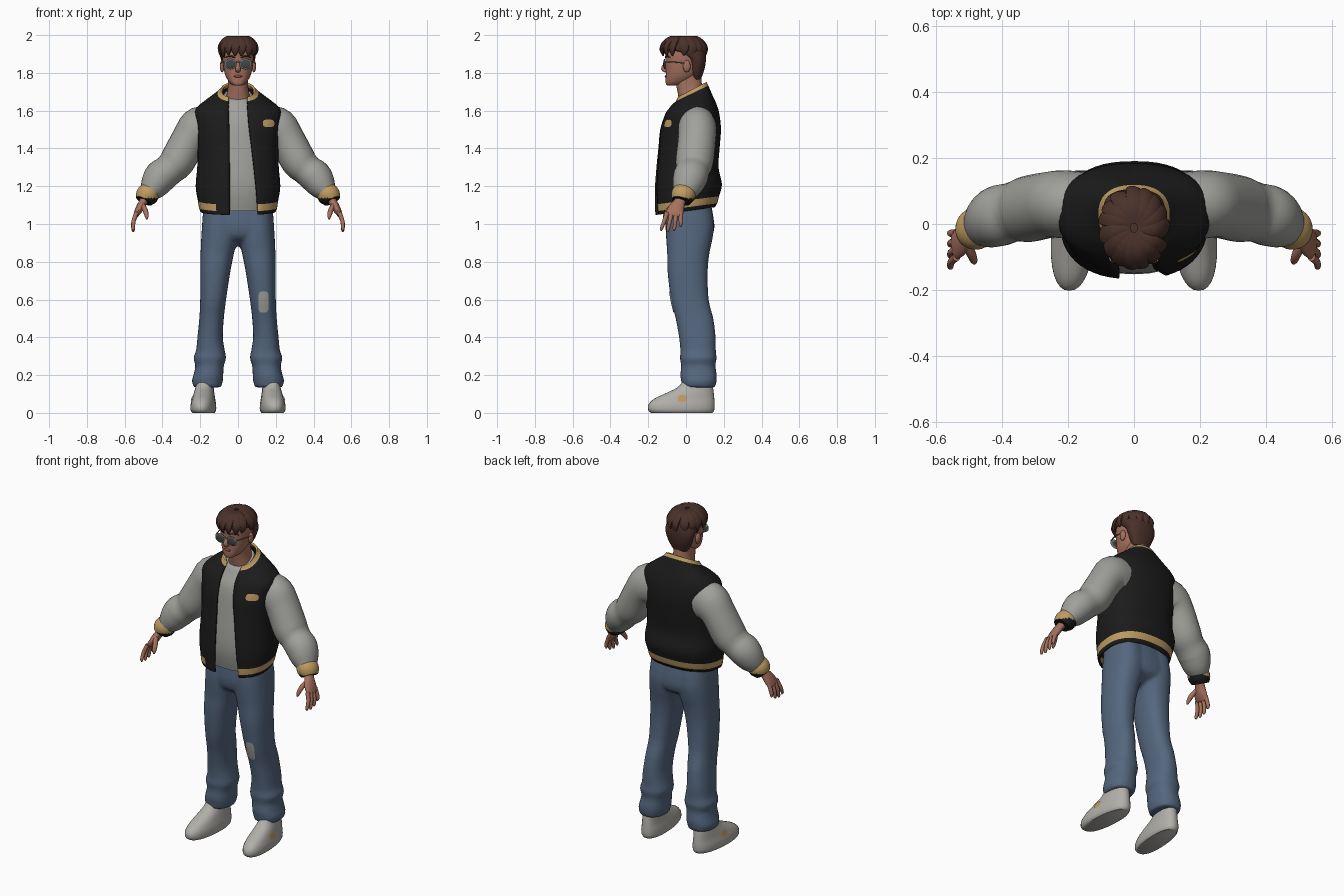
import bpy, bmesh, math, random
from mathutils import Vector

cube = bpy.data.objects.get("Cube")
if cube:
    bpy.data.objects.remove(cube, do_unlink=True)
random.seed(4)


def material(name, r, g, b):
    m = bpy.data.materials.new(name)
    m.use_nodes = True
    m.diffuse_color = (r, g, b, 1)
    bsdf = m.node_tree.nodes["Principled BSDF"]
    bsdf.inputs["Base Color"].default_value = (r, g, b, 1)
    bsdf.inputs["Roughness"].default_value = 0.8
    return m


BLACK = material("black cloth", .011, .011, .011)
GREY = material("grey cloth", .35, .35, .33)
TAN = material("tan trim", .52, .33, .12)
DENIM = material("blue denim", .09, .135, .21)
SKIN = material("skin", .38, .165, .11)
HAIR = material("brown hair", .07, .031, .023)
SHOE = material("off white leather", .44, .43, .40)
LENS = material("dark lens", .05, .06, .06)
METAL = material("grey metal", .22, .22, .21)
LIP = material("lip", .27, .09, .07)


def smooth_rows(rows, k):
    """Catmull-Rom resampling of every column."""
    out = []
    for i in range(len(rows) - 1):
        a, b, c, d = (rows[max(0, min(len(rows) - 1, i + o))] for o in (-1, 0, 1, 2))
        for s in range(k):
            t = s / k
            out.append([q + .5 * t * (r - p + t * (2*p - 5*q + 4*r - u + t * (3*(q - r) + u - p)))
                        for p, q, r, u in zip(a, b, c, d)])
    return out + [list(rows[-1])]


def power(v, p):
    return math.copysign(abs(v) ** (2 / p), v)


def ring(row, n=32, p=2.3, span=None):
    """Flat section (z, x0, x1, front, back, tilt); span leaves it open at the front."""
    z, x0, x1, yf, yb, tilt = row
    a, b = span or (0, 2 * math.pi)
    pts = []
    for i in range(n):
        t = a + (b - a) * i / (n - 1 if span else n)
        x = (x0 + x1) / 2 + (x1 - x0) / 2 * power(math.cos(t), p)
        dy = (yb - yf) / 2 * power(math.sin(t), p)
        pts.append(Vector((x, (yf + yb) / 2 + dy, z + tilt * dy)))
    return pts


def skin_rings(rings, closed=True):
    n = len(rings[0])
    verts = [v for r in rings for v in r]
    faces = [(j*n + i, j*n + (i+1) % n, (j+1)*n + (i+1) % n, (j+1)*n + i)
             for j in range(len(rings) - 1) for i in range(n if closed else n - 1)]
    if closed:
        faces += [tuple(range(n)), tuple(range(len(verts) - n, len(verts)))]
    return verts, faces


def build(name, geo, mats, rule=None, side=1, closed=True, angle=50):
    verts, faces = geo
    me = bpy.data.meshes.new(name)
    me.from_pydata([(v[0] * side, v[1], v[2]) for v in verts], [], faces)
    for m in mats:
        me.materials.append(m)
    if rule:
        for f in me.polygons:
            f.material_index = rule(f.index, f.center)
    if closed:
        bm = bmesh.new()
        bm.from_mesh(me)
        bmesh.ops.recalc_face_normals(bm, faces=bm.faces)
        bm.to_mesh(me)
        bm.free()
    ob = bpy.data.objects.new(name, me)
    bpy.context.collection.objects.link(ob)
    bpy.ops.object.select_all(action='DESELECT')
    ob.select_set(True)
    bpy.context.view_layer.objects.active = ob
    bpy.ops.object.shade_smooth_by_angle(angle=math.radians(angle))
    return ob


def sym(rows):
    return [(r[0], -r[1], r[1], r[2], r[3], r[4] if len(r) > 4 else 0) for r in rows]


def loft(rows, k=3, n=32, p=2.3):
    return skin_rings([ring(r, n, p) for r in smooth_rows(rows, k)])


def tube(rows, k=3, n=16, ref=(0, 1, 0)):
    """Sections (x, y, z, ra, rb) swept square to the path; rb lies along ref."""
    rows = smooth_rows(rows, k)
    rings = []
    for i, r in enumerate(rows):
        t = (Vector(rows[min(i+1, len(rows)-1)][:3]) - Vector(rows[max(i-1, 0)][:3])).normalized()
        b = Vector(ref)
        b = (b - t * t.dot(b)).normalized()
        a = t.cross(b)
        rings.append([Vector(r[:3]) + a * r[3] * math.cos(q) + b * r[4] * math.sin(q)
                      for q in (2 * math.pi * s / n for s in range(n))])
    return skin_rings(rings)


def ball(c, size, n=16):
    rows = []
    for i in range(n // 2 + 1):
        t = math.pi * i / (n // 2)
        r = max(math.sin(t), .02)
        rows.append((c[2] - size[2] * math.cos(t), c[0] - size[0] * r, c[0] + size[0] * r,
                     c[1] - size[1] * r, c[1] + size[1] * r, 0))
    return loft(rows, 1, n, 2)


def plate(name, mat, target, c, w, h, axis, p=3):
    """Thin patch laid onto a surface along the x or y axis."""
    n, verts, faces = 24, [], []
    for s in (.001, .35, .7, 1):
        for i in range(n):
            t = 2 * math.pi * i / n
            u, v = w * s * power(math.cos(t), p), h * s * power(math.sin(t), p)
            verts.append((c[0], c[1] + u, c[2] + v) if axis == 'x' else (c[0] + u, c[1], c[2] + v))
    faces = [(j*n + i, j*n + (i+1) % n, (j+1)*n + (i+1) % n, (j+1)*n + i)
             for j in range(3) for i in range(n)]
    ob = build(name, (verts, faces), [mat], closed=False)
    m = ob.modifiers.new("lay on", 'SHRINKWRAP')
    m.target, m.wrap_method, m.wrap_mode = target, 'PROJECT', 'ABOVE_SURFACE'
    m.use_project_x, m.use_project_y = axis == 'x', axis == 'y'
    m.use_positive_direction = m.use_negative_direction = True
    m.offset = .004


SIDES = (("left", 1), ("right", -1))

# Jeans: two legs and a seat fused into one skin
leg = [(1.12, 0, .18, -.10, .13, 0), (1.0, 0, .19, -.108, .148, 0), (.92, .003, .195, -.105, .14, 0),
       (.85, .02, .198, -.10, .125, 0), (.75, .04, .20, -.098, .115, 0), (.6, .063, .20, -.08, .12, 0),
       (.5, .075, .205, -.055, .145, 0), (.4, .08, .215, -.037, .157, 0), (.33, .07, .222, -.03, .158, 0),
       (.29, .063, .236, -.032, .162, 0), (.25, .075, .226, -.026, .156, 0), (.2, .078, .236, -.03, .163, 0),
       (.17, .08, .244, -.026, .162, 0), (.135, .09, .235, -.02, .155, 0)]
seat = sym([(1.12, .18, -.10, .13), (1.0, .19, -.11, .15), (.94, .18, -.10, .14),
            (.91, .11, -.07, .10), (.885, .03, -.02, .05)])
verts, faces = loft(seat)
for side in (1, -1):
    v, f = loft(leg)
    faces += [tuple(i + len(verts) for i in q) for q in f]
    verts += [(p[0] * side, p[1], p[2]) for p in v]
jeans = build("jeans", (verts, faces), [DENIM])
m = jeans.modifiers.new("fuse", 'REMESH')
m.mode, m.voxel_size, m.use_smooth_shade = 'VOXEL', .01, True
m = jeans.modifiers.new("soften", 'SMOOTH')
m.iterations = 4
plate("knee_patch", GREY, jeans, (.135, -.15, .588), .026, .056, 'y', 4)

# Shoes
shoe = [(0, .135, .25, -.185, .14, 0), (.015, .128, .259, -.2, .15, 0), (.045, .128, .259, -.198, .152, 0),
        (.075, .134, .252, -.168, .15, 0), (.105, .14, .246, -.105, .147, 0),
        (.135, .145, .24, -.045, .143, 0), (.17, .15, .235, -.015, .135, 0)]
verts, faces = loft(shoe)
for v in verts:
    v.x -= .07 * v.y + .012
for word, s in SIDES:
    ob = build(word + "_shoe", (verts, faces), [SHOE], side=s)
    plate(word + "_shoe_badge", TAN, ob, (s * .32, -.02, .075), .024, .018, 'x')

# Shirt
build("shirt", loft(sym([(1.07, .17, -.128, .12), (1.2, .19, -.152, .15), (1.4, .18, -.132, .14),
                         (1.55, .17, -.108, .13), (1.63, .12, -.075, .11, .2),
                         (1.685, .07, -.05, .10, .4)])), [GREY])

# Open jacket: (z, half width, front, back, tilt, right edge, left edge)
K = 4
jacket_rows = [(1.068, .20, -.162, .152, .13, -.045, .108), (1.088, .207, -.165, .165, .13, -.045, .106),
               (1.125, .213, -.166, .175, .13, -.045, .104), (1.2, .224, -.166, .19, .06, -.045, .097),
               (1.3, .216, -.158, .172, 0, -.045, .085), (1.4, .215, -.148, .178, 0, -.046, .073),
               (1.5, .222, -.138, .185, 0, -.047, .06), (1.58, .232, -.112, .177, 0, -.049, .052),
               (1.62, .215, -.093, .163, .08, -.05, .05), (1.66, .16, -.075, .138, .25, -.05, .05),
               (1.69, .108, -.06, .118, .48, -.05, .05), (1.71, .09, -.052, .108, .52, -.052, .052)]
rings, COLS, P = [], 49, 2.4
for z, r, yf, yb, tilt, xr, xl in smooth_rows(jacket_rows, K):
    a = -math.acos((xl / r) ** (P / 2))
    b = 2 * math.pi - math.acos(-(-xr / r) ** (P / 2))
    rings.append(ring((z, -r, r, yf, yb, tilt), COLS, P, (a, b)))


def trim(index, c):
    band = index // (COLS - 1) // K
    hem = band == 1 and (abs(c.x) > .11 or c.y > 0)
    return 1 if hem or band == len(jacket_rows) - 2 else 0


jacket = build("jacket_body", skin_rings(rings, False), [BLACK, TAN], trim, closed=False)
m = jacket.modifiers.new("thickness", 'SOLIDIFY')
m.thickness, m.offset = .012, -1
plate("chest_badge", TAN, jacket, (.16, -.3, 1.532), .03, .02, 'y')

# Sleeves, cuffs and hands
sleeve = [(.10, .06, 1.52, .10, .09), (.20, .06, 1.503, .118, .102), (.257, .058, 1.45, .095, .10),
          (.32, .045, 1.335, .094, .10), (.365, .036, 1.287, .084, .09), (.41, .024, 1.25, .088, .092),
          (.445, .005, 1.20, .075, .08), (.472, -.012, 1.162, .052, .058)]
cuff = [(.462, -.004, 1.178, .055, .06), (.478, -.014, 1.156, .06, .064),
        (.489, -.02, 1.14, .057, .06), (.499, -.026, 1.122, .046, .05)]
palm = [(.48, -.018, 1.15, .024, .03), (.503, -.035, 1.115, .022, .031), (.522, -.052, 1.08, .021, .043),
        (.54, -.064, 1.048, .014, .045), (.543, -.066, 1.04, .008, .038)]
thumb = [(.508, -.06, 1.105, .012, .014), (.492, -.09, 1.075, .014, .015),
         (.484, -.11, 1.045, .011, .012), (.482, -.118, 1.025, .004, .005)]
for word, s in SIDES:
    build(word + "_sleeve", tube(sleeve, 4, 28), [GREY], side=s)
    build(word + "_cuff", tube(cuff, 3, 28), [TAN, BLACK],
          lambda i, c: 1 if c.z < 1.137 else 0, side=s)
    build(word + "_palm", tube(palm), [SKIN], side=s)
    build(word + "_thumb", tube(thumb, 3, 10), [SKIN], side=s)
    for i, word2 in enumerate(("index", "middle", "ring", "little")):
        y, end, tip = -.1 + .024 * i, -.13 + .034 * i, .978 - (.014, .02, .014, -.006)[i]
        build(f"{word}_{word2}_finger",
              tube([(.537, y, 1.06, .012, .013), (.553, (y + end) / 2, 1.015, .011, .011),
                    (.555, end, tip + .012, .009, .009), (.553, end, tip, .003, .003)], 3, 10),
              [SKIN], side=s)

# Head, neck and face
build("neck", loft(sym([(1.62, .075, -.03, .10), (1.70, .057, -.045, .09),
                        (1.76, .053, -.055, .082), (1.82, .055, -.05, .08)])), [SKIN])
build("head", loft(sym([(1.733, .02, -.098, -.05), (1.74, .036, -.106, -.01), (1.76, .053, -.108, .03),
                        (1.79, .068, -.107, .06), (1.83, .077, -.108, .078), (1.87, .082, -.108, .085),
                        (1.91, .083, -.108, .09), (1.95, .07, -.09, .08), (1.975, .035, -.05, .04)])), [SKIN])
build("nose", tube([(0, -.1, 1.868, .006, .007), (0, -.112, 1.845, .008, .009),
                    (0, -.12, 1.822, .012, .014), (0, -.106, 1.808, .008, .012)], 3, 12, (1, 0, 0)), [SKIN])
build("mouth", ball((0, -.104, 1.782), (.024, .009, .007)), [LIP])
for word, s in SIDES:
    build(word + "_ear", ball((.084, .004, 1.835), (.012, .02, .032)), [SKIN], side=s)
    build(word + "_brow", tube([(.014, -.108, 1.88, .003, .004), (.04, -.104, 1.889, .004, .005),
                                (.066, -.085, 1.882, .002, .003)], 3, 8), [HAIR], side=s)
    build(word + "_rim", ball((.04, -.114, 1.847), (.033, .004, .028), 24), [METAL], side=s)
    build(word + "_lens", ball((.04, -.115, 1.847), (.028, .006, .023), 24), [LENS], side=s)
    build(word + "_temple", tube([(.07, -.113, 1.858, .003, .003), (.086, -.06, 1.857, .003, .003),
                                  (.09, .01, 1.85, .003, .003)], 2, 8, (0, 0, 1)), [METAL], side=s)
build("glasses_bridge", tube([(-.014, -.117, 1.858, .003, .003), (.014, -.117, 1.858, .003, .003)],
                             1, 8), [METAL])

# Hair: a cap that stays behind the face, with swept locks on top
build("hair_cap", loft(sym([(1.765, .045, .03, .078), (1.80, .066, .02, .092), (1.84, .082, .015, .102),
                            (1.875, .091, 0, .106), (1.905, .094, -.05, .105), (1.925, .094, -.11, .102),
                            (1.95, .087, -.112, .092), (1.972, .067, -.09, .068),
                            (1.986, .035, -.055, .03)])), [HAIR])
for i in range(15):
    a = math.tau * i / 15 + random.uniform(-.1, .1)
    back = (1 - math.cos(a)) / 2
    end = 1.895 - .03 * back + random.uniform(-.008, .012)
    lock = []
    for f, z, w in ((.12, 1.983, .018), (.6, 1.98, .03), (.93, 1.95, .03), (1.03, 1.92, .022), (.98, end, .004)):
        b = a + .25 * f
        lock.append((.094 * f * math.sin(b), -.012 - .112 * f * math.cos(b), z, w * .5, w))
    build(f"hair_lock_{i + 1}", tube(lock, 3, 10, (math.cos(a), math.sin(a), 0)), [HAIR])
